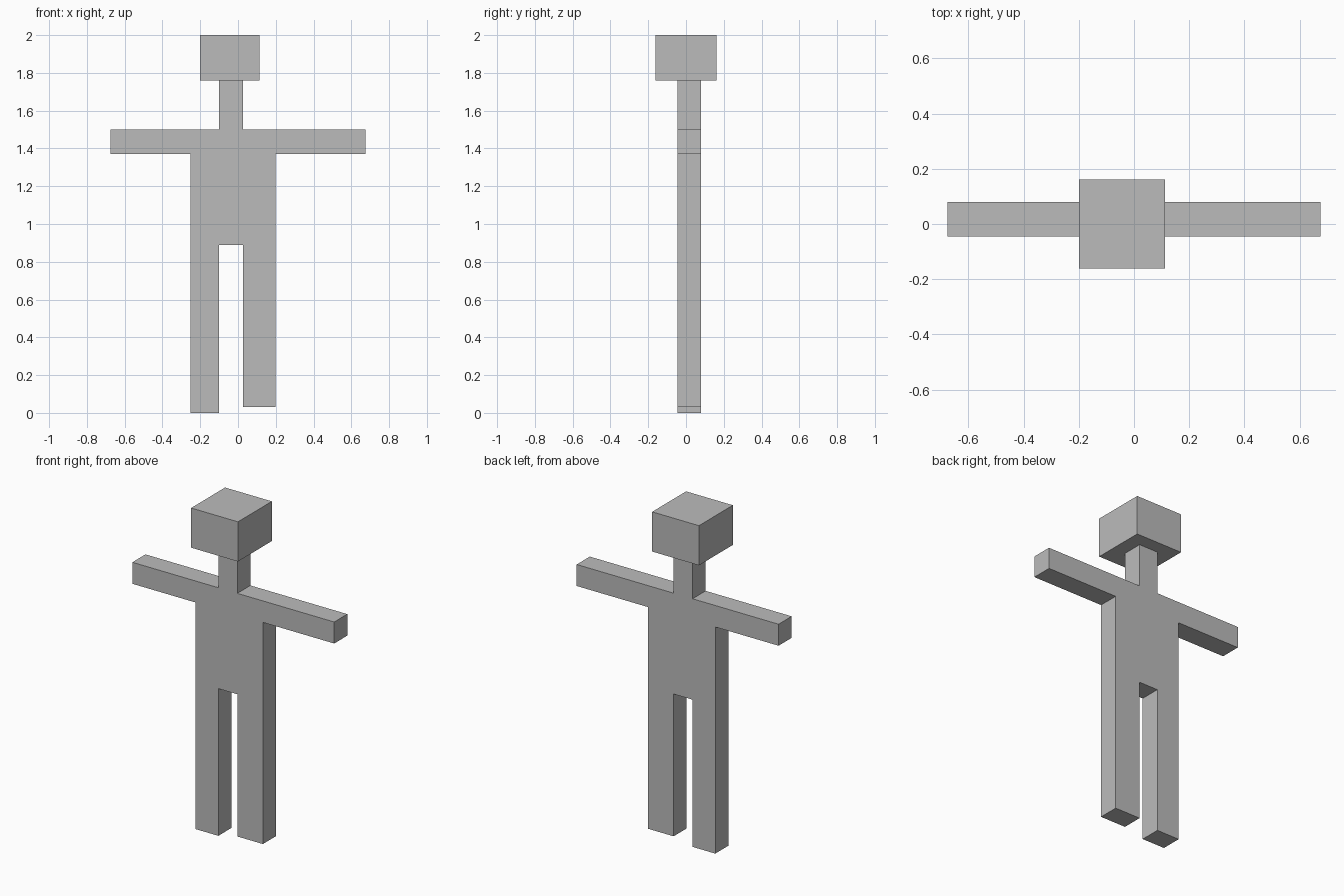
import bpy, bmesh

if "Cube" in bpy.data.objects:
    bpy.data.objects.remove(bpy.data.objects["Cube"])

grey = bpy.data.materials.new("plain_grey")
grey.diffuse_color = (0.5, 0.5, 0.5, 1)
grey.use_nodes = True
grey.node_tree.nodes["Principled BSDF"].inputs["Base Color"].default_value = grey.diffuse_color


def extrude_profile(name, points, y_front, y_back):
    """Extrude a front (x, z) outline along y into a closed solid."""
    bm = bmesh.new()
    face = bm.faces.new([bm.verts.new((x, y_front, z)) for x, z in points])
    ext = bmesh.ops.extrude_face_region(bm, geom=[face])
    verts = [v for v in ext["geom"] if isinstance(v, bmesh.types.BMVert)]
    bmesh.ops.translate(bm, verts=verts, vec=(0, y_back - y_front, 0))
    bmesh.ops.recalc_face_normals(bm, faces=bm.faces)
    mesh = bpy.data.meshes.new(name)
    bm.to_mesh(mesh)
    bm.free()
    mesh.materials.append(grey)
    obj = bpy.data.objects.new(name, mesh)
    bpy.context.collection.objects.link(obj)
    return obj


# body: legs, torso, arms and neck as one flat cut-out outline
body = [
    (-0.252, 0.0), (-0.10, 0.0), (-0.10, 0.89), (0.027, 0.89),    # left leg, crotch
    (0.027, 0.03), (0.198, 0.03), (0.198, 1.37),                  # shorter right leg
    (0.675, 1.37), (0.675, 1.50), (0.027, 1.50),                  # right arm
    (0.027, 1.76), (-0.10, 1.76),                                 # neck
    (-0.10, 1.50), (-0.675, 1.50), (-0.675, 1.37), (-0.252, 1.37),  # left arm
]
extrude_profile("body", body, -0.045, 0.08)

# head: a wider, deeper block on the neck
head = [(-0.20, 1.76), (0.113, 1.76), (0.113, 2.0), (-0.20, 2.0)]
extrude_profile("head", head, -0.162, 0.162)
